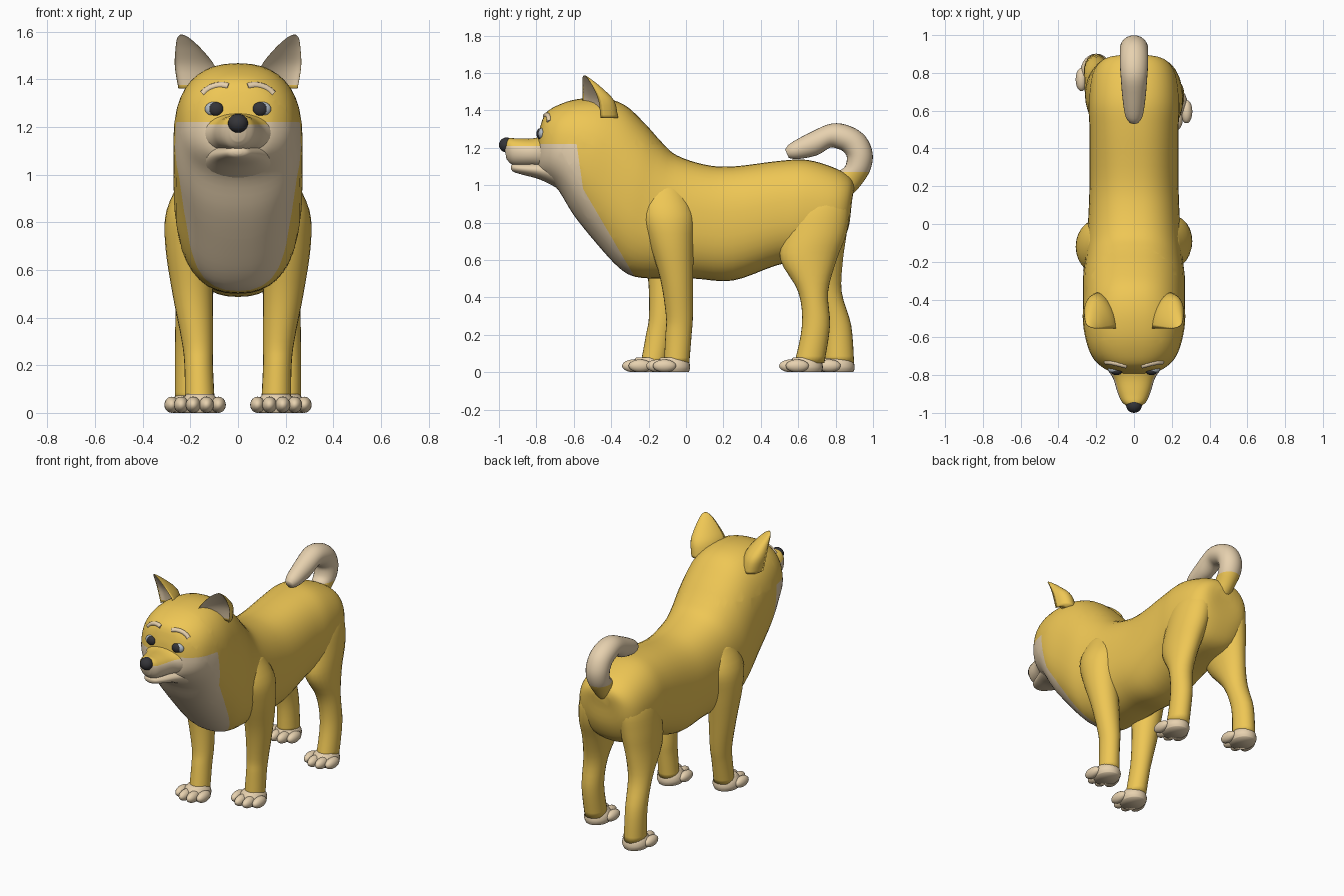
import bpy, bmesh
from math import sin, cos, pi
from mathutils import Vector
from mathutils.bvhtree import BVHTree

if "Cube" in bpy.data.objects:
    bpy.data.objects.remove(bpy.data.objects["Cube"])


def material(name, rgb):
    m = bpy.data.materials.new(name)
    m.diffuse_color = (*rgb, 1)
    m.use_nodes = True
    m.node_tree.nodes["Principled BSDF"].inputs["Base Color"].default_value = m.diffuse_color
    return m


GOLD = material("gold_fur", (0.86, 0.57, 0.09))
CREAM = material("cream_fur", (0.80, 0.64, 0.43))
DARK = material("dark", (0.035, 0.035, 0.04))
GREY = material("eye_grey", (0.45, 0.5, 0.55))


def side_ring(yt, zt, yb, zb, w):
    """Ring through a top and a bottom point of the side outline."""
    return (0, (yt + yb) / 2, (zt + zb) / 2, w, (yt - yb) / 2, (zt - zb) / 2)


def flat_ring(x, y, z, rx, ry):
    return (x, y, z, rx, ry, 0)


def spline(rows, steps):
    """Catmull-Rom interpolation of the ring parameters."""
    out = []
    for i in range(len(rows) - 1):
        quad = (rows[max(i - 1, 0)], rows[i], rows[i + 1], rows[min(i + 2, len(rows) - 1)])
        for k in range(steps):
            t = k / steps
            out.append([0.5 * (2 * b + (c - a) * t + (2 * a - 5 * b + 4 * c - d) * t * t
                               + (3 * b - a - 3 * c + d) * t ** 3) for a, b, c, d in zip(*quad)])
    return out + [rows[-1]]


def loft(name, rows, mats, rule=None, cuts=(), n=32, steps=4, e=2.0, dent=None, shear=0):
    """Skin rings; rule(center, normal) picks the second material, cuts sharpen its border."""
    bm = bmesh.new()
    rings = []
    for cx, cy, cz, w, vy, vz in spline(rows, steps):
        ring = []
        for i in range(n):
            c, s = cos(2 * pi * i / n), sin(2 * pi * i / n)
            c = abs(c) ** (2 / e) * (1 if c > 0 else -1)
            s = abs(s) ** (2 / e) * (1 if s > 0 else -1)
            if dent is not None and s < 0:
                s *= -dent
            ring.append(bm.verts.new((cx + c * w, cy + s * vy + c * w * shear, cz + s * vz)))
        rings.append(ring)
    for a, b in zip(rings, rings[1:]):
        for i in range(n):
            bm.faces.new((a[i], a[(i + 1) % n], b[(i + 1) % n], b[i]))
    bm.faces.new(rings[0])
    bm.faces.new(rings[-1])
    bmesh.ops.recalc_face_normals(bm, faces=bm.faces)
    for co, no in cuts:
        bmesh.ops.bisect_plane(bm, geom=bm.verts[:] + bm.edges[:] + bm.faces[:],
                               plane_co=co, plane_no=no, dist=0.001)
    bm.normal_update()
    for f in bm.faces:
        f.smooth = True
        if rule and rule(f.calc_center_median(), f.normal):
            f.material_index = 1
    me = bpy.data.meshes.new(name)
    bm.to_mesh(me)
    bm.free()
    for m in mats:
        me.materials.append(m)
    ob = bpy.data.objects.new(name, me)
    bpy.context.collection.objects.link(ob)
    return ob


def ball(name, loc, scale, mat):
    bpy.ops.mesh.primitive_uv_sphere_add(segments=20, ring_count=12, radius=1, location=loc)
    ob = bpy.context.object
    ob.name, ob.scale = name, scale
    ob.data.materials.append(mat)
    bpy.ops.object.shade_smooth()
    return ob


# Body, neck and head in one skin, with a cream bib
def bib(c, n):
    upper = -0.55 - 0.146 * (c.z - 0.98)
    lower = -0.55 - 0.587 * (c.z - 0.98)
    return c.z < 1.22 and c.y < max(upper, lower)


body = loft("body_and_head", [side_ring(*r) for r in (
    (0.90, 0.99, 0.885, 0.90, 0.06), (0.88, 1.04, 0.865, 0.76, 0.16),
    (0.80, 1.09, 0.79, 0.64, 0.22), (0.65, 1.135, 0.62, 0.60, 0.24),
    (0.50, 1.13, 0.48, 0.57, 0.235), (0.25, 1.10, 0.25, 0.49, 0.235),
    (0.10, 1.11, 0.05, 0.50, 0.24), (-0.05, 1.16, -0.12, 0.50, 0.25),
    (-0.13, 1.23, -0.27, 0.51, 0.26), (-0.22, 1.33, -0.36, 0.56, 0.27),
    (-0.33, 1.43, -0.48, 0.69, 0.27), (-0.45, 1.465, -0.60, 0.84, 0.27),
    (-0.58, 1.46, -0.68, 0.97, 0.25), (-0.68, 1.43, -0.74, 1.03, 0.215),
    (-0.75, 1.385, -0.78, 1.06, 0.155), (-0.78, 1.31, -0.80, 1.10, 0.09),
    (-0.79, 1.26, -0.81, 1.14, 0.04))], (GOLD, CREAM), bib,
    [((0, 0, 1.22), (0, 0, 1)), ((0, -0.55, 0.98), (0, 1, 0.146)),
     ((0, -0.55, 0.98), (0, 1, 0.587))], n=40, e=2.35)

# Muzzle, jaw and nose
loft("muzzle", [side_ring(*r) for r in (
    (-0.66, 1.27, -0.66, 1.06, 0.20), (-0.75, 1.265, -0.75, 1.08, 0.155),
    (-0.82, 1.25, -0.81, 1.095, 0.112), (-0.90, 1.25, -0.88, 1.10, 0.088),
    (-0.95, 1.25, -0.93, 1.11, 0.065), (-0.975, 1.225, -0.96, 1.14, 0.03))],
    (GOLD, CREAM), lambda c, n: c.z < 1.21, [((0, 0, 1.21), (0, 0, 1))], e=2.2)
loft("jaw", [side_ring(*r) for r in (
    (-0.66, 1.15, -0.68, 0.98, 0.17), (-0.78, 1.13, -0.78, 1.03, 0.115),
    (-0.87, 1.12, -0.87, 1.055, 0.075), (-0.92, 1.115, -0.92, 1.07, 0.045),
    (-0.935, 1.105, -0.935, 1.085, 0.015))], (CREAM,))
ball("nose", (0, -0.96, 1.215), (0.042, 0.04, 0.04), DARK)

# Curled tail with a golden root
loft("tail", [side_ring(*r) for r in (
    (0.89, 0.95, 0.76, 1.02, 0.06), (0.935, 1.00, 0.81, 1.07, 0.06),
    (0.985, 1.08, 0.85, 1.10, 0.07), (0.998, 1.17, 0.86, 1.15, 0.075),
    (0.96, 1.26, 0.84, 1.18, 0.075), (0.88, 1.315, 0.81, 1.195, 0.075),
    (0.78, 1.33, 0.77, 1.20, 0.07), (0.67, 1.285, 0.70, 1.16, 0.063),
    (0.56, 1.225, 0.60, 1.14, 0.048), (0.53, 1.19, 0.55, 1.145, 0.025))],
    (GOLD, CREAM), lambda c, n: c.z > 1.07, [((0, 0, 1.07), (0, 0, 1))], n=24)

tree = BVHTree.FromPolygons([v.co for v in body.data.vertices],
                            [p.vertices for p in body.data.polygons])


def on_face(x, z):
    """Point on the front of the head."""
    return tree.ray_cast(Vector((x, -2, z)), Vector((0, 1, 0)))[0]


FRONT = ((0.16, -0.05, 0.05, 0.062, 0.068), (0.165, -0.04, 0.20, 0.06, 0.07),
         (0.17, -0.035, 0.30, 0.066, 0.072), (0.19, -0.05, 0.50, 0.085, 0.088),
         (0.205, -0.08, 0.70, 0.10, 0.12), (0.20, -0.10, 0.85, 0.10, 0.14),
         (0.16, -0.12, 1.00, 0.07, 0.10))
HIND = ((0.20, 0.66, 0.05, 0.065, 0.08), (0.20, 0.695, 0.25, 0.065, 0.075),
        (0.19, 0.68, 0.43, 0.072, 0.08), (0.17, 0.655, 0.60, 0.09, 0.15),
        (0.15, 0.69, 0.75, 0.105, 0.17), (0.13, 0.71, 0.90, 0.10, 0.16),
        (0.10, 0.71, 1.02, 0.06, 0.10))

for m, side in ((1, "left"), (-1, "right")):
    # Legs: the two sides are at different points of the stride
    for kind, rows, step, hip in (("front", FRONT, -0.13, 1.0), ("hind", HIND, 0.17, 0.75)):
        def shift(z):
            return step * max(0, 1 - z / hip) if m < 0 else 0
        loft(f"{kind}_leg_{side}", [flat_ring(m * x, y + shift(z), z, rx, ry)
                                    for x, y, z, rx, ry in rows], (GOLD,), n=24)
        # Paw with four toes
        px, py = m * rows[0][0], rows[0][1] + shift(0)
        loft(f"{kind}_paw_{side}", [flat_ring(px, py - 0.02, z, rx, ry) for z, rx, ry in (
            (0, 0.072, 0.085), (0.025, 0.082, 0.092), (0.055, 0.075, 0.086),
            (0.08, 0.055, 0.065))], (CREAM,), n=24)
        for dx, dy in ((-0.078, -0.065), (-0.028, -0.10), (0.028, -0.10), (0.078, -0.065)):
            ball(f"{kind}_toe_{side}", (px + dx, py + dy, 0.034), (0.031, 0.062, 0.034), CREAM)

    # Pointed ear with a hollow cream front
    loft(f"ear_{side}", [flat_ring(m * x, y, z, rx, ry) for x, y, z, rx, ry in (
        (0.165, -0.50, 1.36, 0.085, 0.13), (0.18, -0.51, 1.45, 0.085, 0.12),
        (0.205, -0.525, 1.52, 0.058, 0.07), (0.228, -0.54, 1.57, 0.028, 0.025),
        (0.237, -0.545, 1.587, 0.006, 0.006))], (GOLD, CREAM),
        lambda c, n: n.y < -0.35 and c.z > 1.38, n=32, dent=0.35, shear=0.5 * m)

    # Eye and pupil
    p = on_face(m * 0.095, 1.275)
    ball(f"eye_{side}", p + Vector((m * 0.006, 0.008, 0)), (0.038, 0.02, 0.03), GREY)
    ball(f"pupil_{side}", p + Vector((-m * 0.003, -0.001, 0)), (0.031, 0.02, 0.029), DARK)

    # Brow stripe laid on the forehead
    cu = bpy.data.curves.new(f"brow_{side}", "CURVE")
    cu.dimensions, cu.bevel_depth, cu.use_fill_caps = "3D", 0.014, True
    sp = cu.splines.new("POLY")
    marks = ((0.04, 1.37), (0.065, 1.375), (0.09, 1.373), (0.115, 1.365), (0.135, 1.352), (0.148, 1.338))
    sp.points.add(len(marks) - 1)
    for pt, (x, z) in zip(sp.points, marks):
        q = on_face(m * x, z)
        pt.co = (q.x, q.y + 0.006, q.z, 1)
    cu.materials.append(CREAM)
    bpy.context.collection.objects.link(bpy.data.objects.new(f"brow_{side}", cu))
